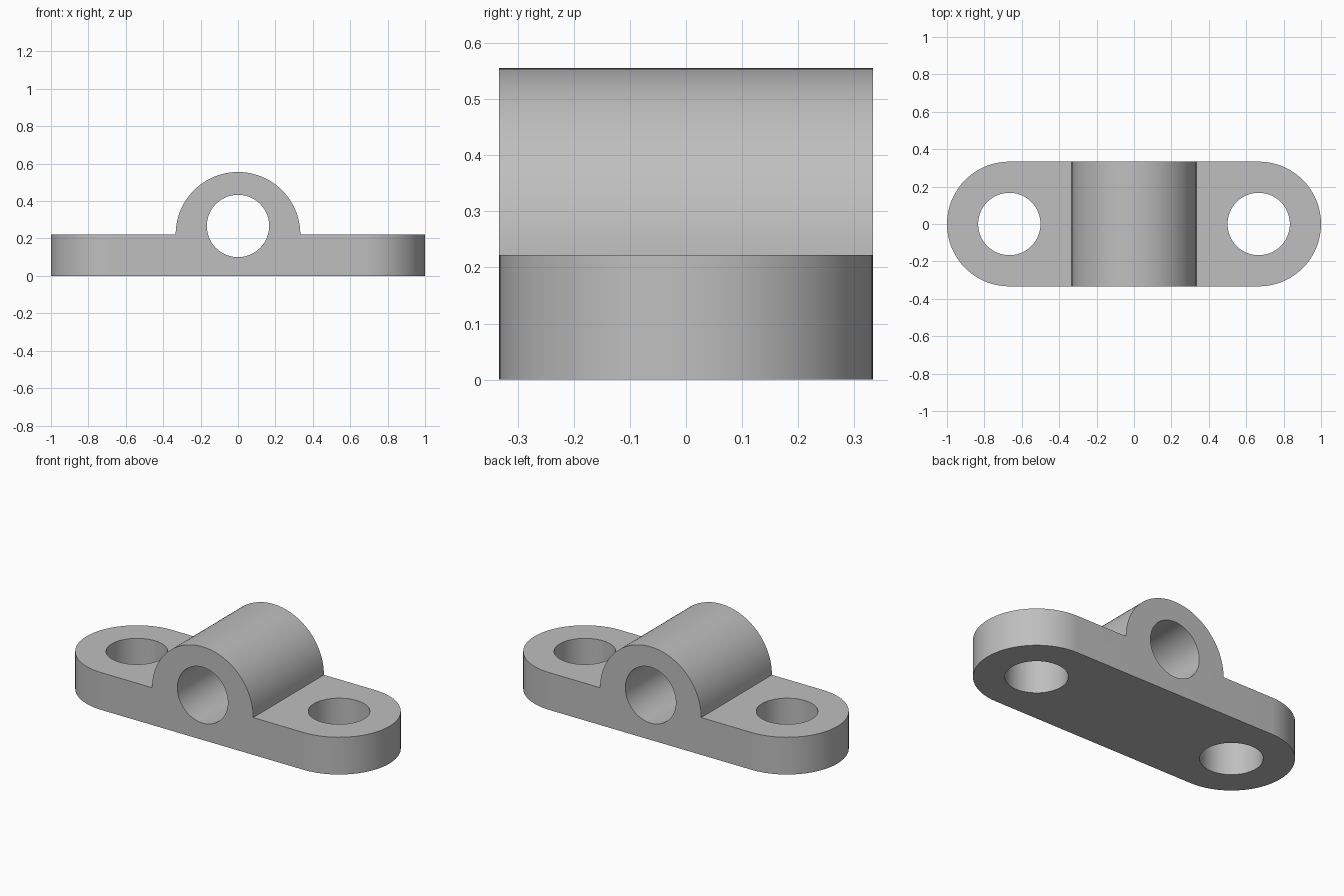
import bpy
import math
from mathutils import Matrix

cube = bpy.data.objects.get("Cube")
if cube:
    bpy.data.objects.remove(cube, do_unlink=True)

# Main sizes
R = 1 / 3          # barrel radius and rounded end radius
HOLE = R / 2       # radius of every hole
THICK = 2 / 9      # base plate thickness
BORE_Z = 0.267     # height of the bore axis
END_X = 1 - R      # centre of each rounded end
SEG = 48           # segments per half circle

grey = bpy.data.materials.new("mid_grey")
grey.use_nodes = True
colour = (0.52, 0.52, 0.52, 1)
grey.diffuse_color = colour
grey.node_tree.nodes["Principled BSDF"].inputs["Base Color"].default_value = colour


def arc(cx, cy, r, start, sweep, n):
    """Points along an arc, both ends included."""
    return [(cx + r * math.cos(start + sweep * i / n),
             cy + r * math.sin(start + sweep * i / n)) for i in range(n + 1)]


def prism(name, outline, low, high, along_y=False):
    """Extrude a closed outline along z, or along y for a front profile."""
    n = len(outline)
    verts = [(x, y, low) for x, y in outline] + [(x, y, high) for x, y in outline]
    faces = [tuple(reversed(range(n))), tuple(range(n, 2 * n))]
    faces += [(i, (i + 1) % n, (i + 1) % n + n, i + n) for i in range(n)]
    mesh = bpy.data.meshes.new(name)
    mesh.from_pydata(verts, [], faces)
    if along_y:
        mesh.transform(Matrix.Rotation(math.pi / 2, 4, "X"))
    mesh.materials.append(grey)
    obj = bpy.data.objects.new(name, mesh)
    bpy.context.collection.objects.link(obj)
    return obj


def combine(target, tool, operation):
    """Apply a boolean and discard its tool."""
    bpy.context.view_layer.objects.active = target
    mod = target.modifiers.new(operation.lower(), "BOOLEAN")
    mod.operation, mod.solver, mod.object = operation, "EXACT", tool
    bpy.ops.object.modifier_apply(modifier=mod.name)
    bpy.data.objects.remove(tool, do_unlink=True)


# Plate and half-round barrel as one front profile
profile = [(-1.2, 0), (1.2, 0), (1.2, THICK)]
profile += arc(0, THICK, R, 0, math.pi, SEG)
profile += [(-1.2, THICK)]
block = prism("bearing_block", profile, -0.6, 0.6, along_y=True)

# Trim to a plan with rounded ends
plan = arc(END_X, 0, R, -math.pi / 2, math.pi, SEG)
plan += arc(-END_X, 0, R, math.pi / 2, math.pi, SEG)
combine(block, prism("plan_trim", plan, -0.2, 1), "INTERSECT")

# Shaft bore and two bolt holes
full = 2 * math.pi
bore = arc(0, BORE_Z, HOLE, 0, full, 2 * SEG)[:-1]
combine(block, prism("bore_cutter", bore, -1, 1, along_y=True), "DIFFERENCE")
for side in (-1, 1):
    bolt = arc(side * END_X, 0, HOLE, 0, full, 2 * SEG)[:-1]
    combine(block, prism("bolt_cutter", bolt, -0.2, 1), "DIFFERENCE")

# Smooth curves, crisp edges
bpy.ops.object.select_all(action="DESELECT")
block.select_set(True)
bpy.context.view_layer.objects.active = block
bpy.ops.object.shade_smooth_by_angle(angle=math.radians(30))
